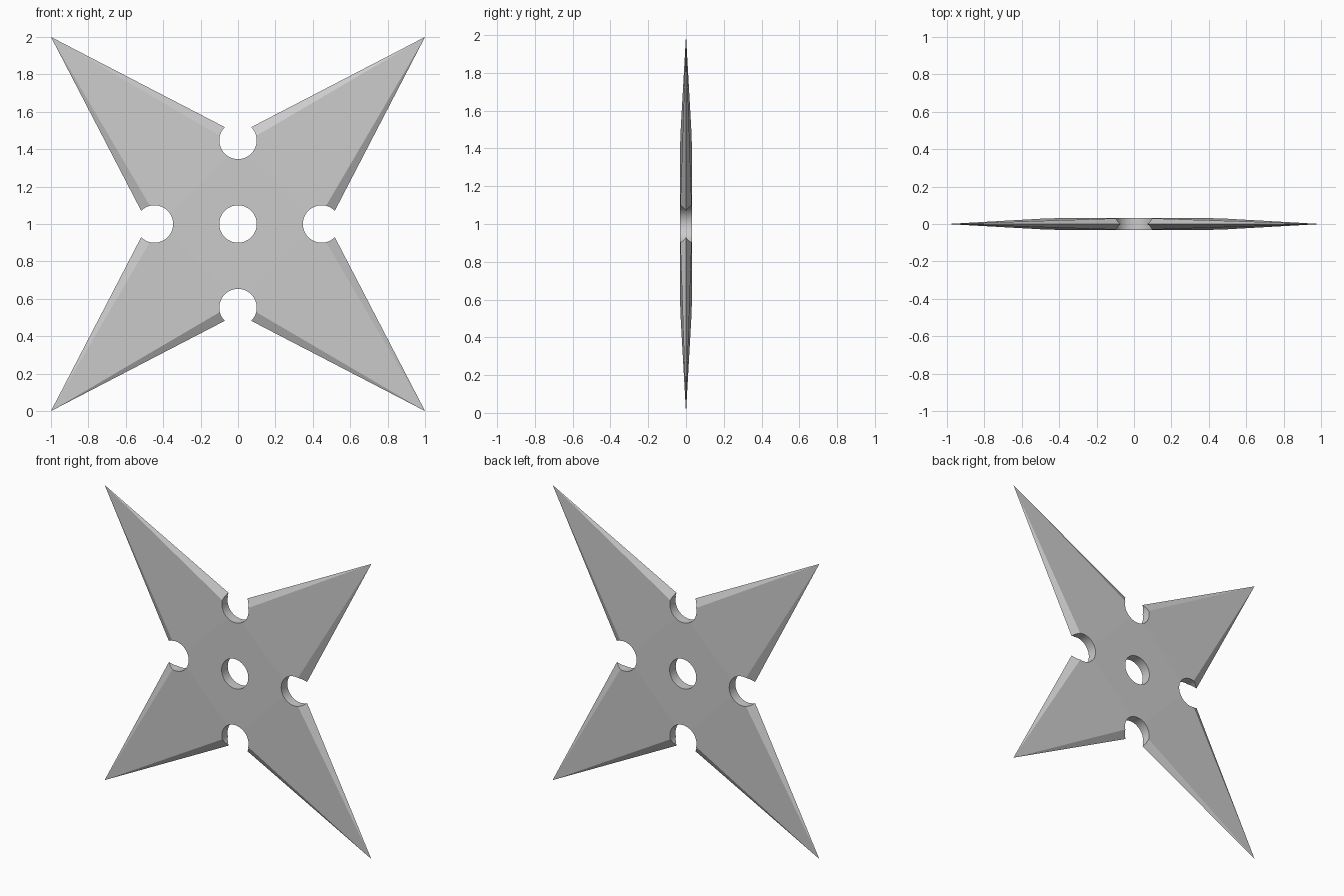
import bpy, bmesh
from math import sin, cos, pi, radians
from mathutils import Matrix, Vector

if "Cube" in bpy.data.objects:
    bpy.data.objects.remove(bpy.data.objects["Cube"])

RIM, FACE, HALF = 0.481, 0.414, 0.033   # inner corners of edge and face, half thickness
HOLE_R, NOTCH = 0.1, 0.447


def turned(x, y, z, i):
    return Matrix.Rotation(i * pi / 2, 3, 'Y') @ Vector((x, y, z))


# Four-pointed blade: flat centre, tapering faces, bevelled edges
bm = bmesh.new()
tips = [bm.verts.new(turned(1, 0, 1, i)) for i in range(4)]
rims = [bm.verts.new(turned(RIM, 0, 0, i)) for i in range(4)]
for side in (-1, 1):
    face = [bm.verts.new(turned(FACE, side * HALF, 0, i)) for i in range(4)]
    bm.faces.new(face)
    for i in range(4):
        j = (i - 1) % 4                  # each tip lies between corners j and i
        bm.faces.new((face[j], tips[i], face[i]))
        bm.faces.new((face[i], tips[i], rims[i]))
        bm.faces.new((face[j], tips[i], rims[j]))
bmesh.ops.recalc_face_normals(bm, faces=bm.faces)
me = bpy.data.meshes.new("throwing_star")
bm.to_mesh(me)
bm.free()
star = bpy.data.objects.new("throwing_star", me)
bpy.context.collection.objects.link(star)

# Centre hole and four round notches
bm = bmesh.new()
for x, z in [(0, 0), (NOTCH, 0), (-NOTCH, 0), (0, NOTCH), (0, -NOTCH)]:
    bmesh.ops.create_cone(bm, cap_ends=True, segments=48, radius1=HOLE_R,
                          radius2=HOLE_R, depth=0.4,
                          matrix=Matrix.Translation((x, 0, z)) @ Matrix.Rotation(pi / 2, 4, 'X'))
cm = bpy.data.meshes.new("hole_cutter")
bm.to_mesh(cm)
bm.free()
cutter = bpy.data.objects.new("hole_cutter", cm)
bpy.context.collection.objects.link(cutter)
cutter.hide_render = True

mod = star.modifiers.new("holes", 'BOOLEAN')
mod.operation = 'DIFFERENCE'
mod.solver = 'EXACT'
mod.object = cutter
bpy.context.view_layer.objects.active = star
star.select_set(True)
bpy.ops.object.modifier_apply(modifier=mod.name)
bpy.data.objects.remove(cutter)

# Stand on the ground; smooth hole walls with sharp bevels
star.location.z = 1
bpy.ops.object.shade_smooth_by_angle(angle=radians(20))
